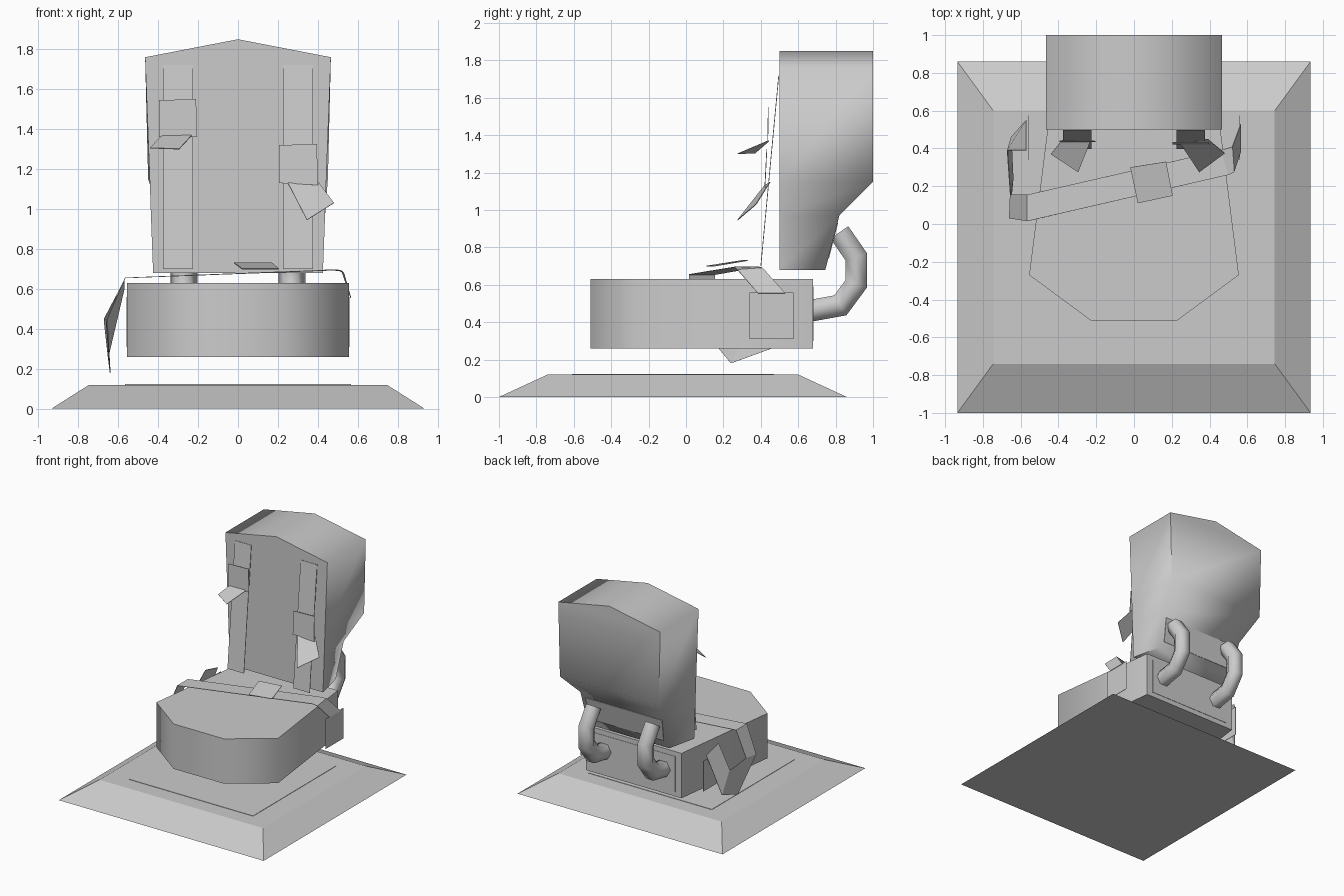
import bpy, bmesh
from math import cos, sin, pi, radians
from mathutils import Vector

cube = bpy.data.objects.get("Cube")
if cube:
    bpy.data.objects.remove(cube, do_unlink=True)

GREY = (0.6, 0.6, 0.6, 1)
grey = bpy.data.materials.new("plain grey")
grey.use_nodes = True
grey.diffuse_color = GREY
grey.node_tree.nodes["Principled BSDF"].inputs["Base Color"].default_value = GREY


def make(name, verts, faces, smooth=None, thickness=0, recalc=True):
    """Mesh object, optionally smoothed up to an angle or given a thickness."""
    bm = bmesh.new()
    vs = [bm.verts.new(v) for v in verts]
    for f in faces:
        bm.faces.new([vs[i] for i in f])
    if recalc:
        bmesh.ops.recalc_face_normals(bm, faces=bm.faces)
    mesh = bpy.data.meshes.new(name)
    bm.to_mesh(mesh)
    bm.free()
    mesh.materials.append(grey)
    obj = bpy.data.objects.new(name, mesh)
    bpy.context.collection.objects.link(obj)
    if thickness:
        mod = obj.modifiers.new("thickness", 'SOLIDIFY')
        mod.thickness = thickness
        mod.offset = 0
    if smooth:
        bpy.ops.object.select_all(action='DESELECT')
        obj.select_set(True)
        bpy.context.view_layer.objects.active = obj
        bpy.ops.object.shade_smooth_by_angle(angle=radians(smooth))
    return obj


def loft(name, rings, smooth=None):
    """Closed solid through rings of equal length."""
    n = len(rings[0])
    faces = [(r * n + i, r * n + (i + 1) % n, (r + 1) * n + (i + 1) % n, (r + 1) * n + i)
             for r in range(len(rings) - 1) for i in range(n)]
    last = (len(rings) - 1) * n
    faces += [tuple(range(n)), tuple(range(last, last + n))]
    return make(name, [v for ring in rings for v in ring], faces, smooth)


def ribbon(name, edges):
    """Thin strap through a list of cross edges, each a pair of points."""
    faces = [(2 * i, 2 * i + 1, 2 * i + 3, 2 * i + 2) for i in range(len(edges) - 1)]
    return make(name, [p for e in edges for p in e], faces, thickness=0.004)


def rect(x, y0, y1, z):
    return [(-x, y0, z), (x, y0, z), (x, y1, z), (-x, y1, z)]


# Sloped base with a flat floor panel
loft("base", [rect(0.935, -1, 0.86, 0), rect(0.745, -0.74, 0.6, 0.12)])
ribbon("floor_panel", [((-0.565, -0.61, 0.121), (0.565, -0.61, 0.121)),
                       ((-0.565, 0.47, 0.121), (0.565, 0.47, 0.121))])

# Seat cushion with chamfered front corners
half = [(0.23, -0.51), (0.555, -0.27), (0.435, 0.68)]
outline = half + [(-x, y) for x, y in reversed(half)]
loft("seat", [[(x, y, z) for x, y in outline] for z in (0.26, 0.63)], smooth=80)
ribbon("seat_back_panel", [((-0.38, 0.681, z), (0.38, 0.681, z)) for z in (0.3, 0.59)])

# Backrest: rows of height, front half width, back depth, back half width
rows = [(0.68, 0.425, 0.745, 0.37), (0.97, 0.436, 0.82, 0.39),
        (1.15, 0.442, 1.0, 0.45), (1.76, 0.465, 1.0, 0.465)]
verts, faces = [], []
for z, wf, yb, wb in rows:
    verts += [(-wf, 0.5, z), (wf, 0.5, z), (wb, yb, z), (-wb, yb, z)]
for r in range(0, 12, 4):
    faces += [(r + i, r + (i + 1) % 4, r + 4 + (i + 1) % 4, r + 4 + i) for i in range(4)]
verts += [(0, 0.5, 1.85), (0, 1, 1.85)]
faces += [(0, 1, 2, 3), (12, 13, 16), (14, 15, 17), (13, 14, 17, 16), (15, 12, 16, 17)]
make("backrest", verts, faces, smooth=85)
ribbon("backrest_rear_panel", [((-0.33, 0.762, 0.74), (0.33, 0.762, 0.74)),
                               ((-0.35, 0.811, 0.93), (0.35, 0.811, 0.93))])

# Curved six-sided pipes joining the seat to the backrest
path = [Vector((0, y, z)) for y, z in
        ((0.66, 0.46), (0.825, 0.49), (0.91, 0.605), (0.91, 0.75), (0.82, 0.88))]
for side, label in ((1, "left"), (-1, "right")):
    rings = []
    for i, p in enumerate(path):
        a = (p - path[i - 1]).normalized() if i else None
        b = (path[i + 1] - p).normalized() if i < len(path) - 1 else a
        a = a or b
        t = (a + b).normalized()
        normal = Vector((0, -t.z, t.y)) / t.dot(a)
        rings.append([p + Vector((side * 0.27 + 0.067 * cos(k * pi / 3), 0, 0))
                      + normal * 0.067 * sin(k * pi / 3) for k in range(6)])
    loft("pipe_" + label, rings, smooth=70)

    # Shoulder straps and side anchor plates
    ribbon("shoulder_strap_" + label,
           [((side * 0.3 - 0.075, y, z), (side * 0.3 + 0.075, y, z))
            for y, z in ((0.40, 0.70), (0.496, 1.72))])
    ribbon("anchor_plate_" + label,
           [((side * 0.56, 0.34, z), (side * 0.56, 0.575, z)) for z in (0.31, 0.56)])

# Shoulder buckles with loose tabs
ribbon("shoulder_buckle_right", [((-0.395, 0.437, 1.36), (-0.205, 0.437, 1.36)),
                                 ((-0.395, 0.44, 1.545), (-0.21, 0.44, 1.55))])
ribbon("shoulder_buckle_left", [((0.205, 0.422, 1.13), (0.40, 0.422, 1.12)),
                                ((0.205, 0.432, 1.32), (0.395, 0.432, 1.325))])
ribbon("strap_tab_right", [((-0.38, 0.445, 1.37), (-0.23, 0.44, 1.37)),
                           ((-0.44, 0.37, 1.305), (-0.295, 0.275, 1.30))])
ribbon("strap_tab_left", [((0.25, 0.42, 1.13), (0.39, 0.45, 1.15)),
                          ((0.345, 0.275, 0.945), (0.48, 0.375, 1.03))])

# Lap belt: loose fold on the right, over the seat, down to the left anchor
ribbon("lap_belt", [
    ((-0.57, 0.55, 0.60), (-0.57, 0.39, 0.64)),
    ((-0.65, 0.46, 0.26), (-0.67, 0.39, 0.45)),
    ((-0.64, 0.24, 0.18), (-0.67, 0.37, 0.44)),
    ((-0.66, 0.03, 0.435), (-0.655, 0.155, 0.45)),
    ((-0.565, 0.015, 0.655), (-0.565, 0.155, 0.655)),
    ((0.50, 0.26, 0.695), (0.46, 0.39, 0.695)),
    ((0.53, 0.275, 0.68), (0.52, 0.41, 0.69)),
    ((0.565, 0.385, 0.555), (0.565, 0.53, 0.555)),
])
ribbon("belt_buckle", [((0.02, 0.11, 0.70), (0.205, 0.15, 0.70)),
                       ((-0.02, 0.30, 0.73), (0.17, 0.33, 0.73))])
